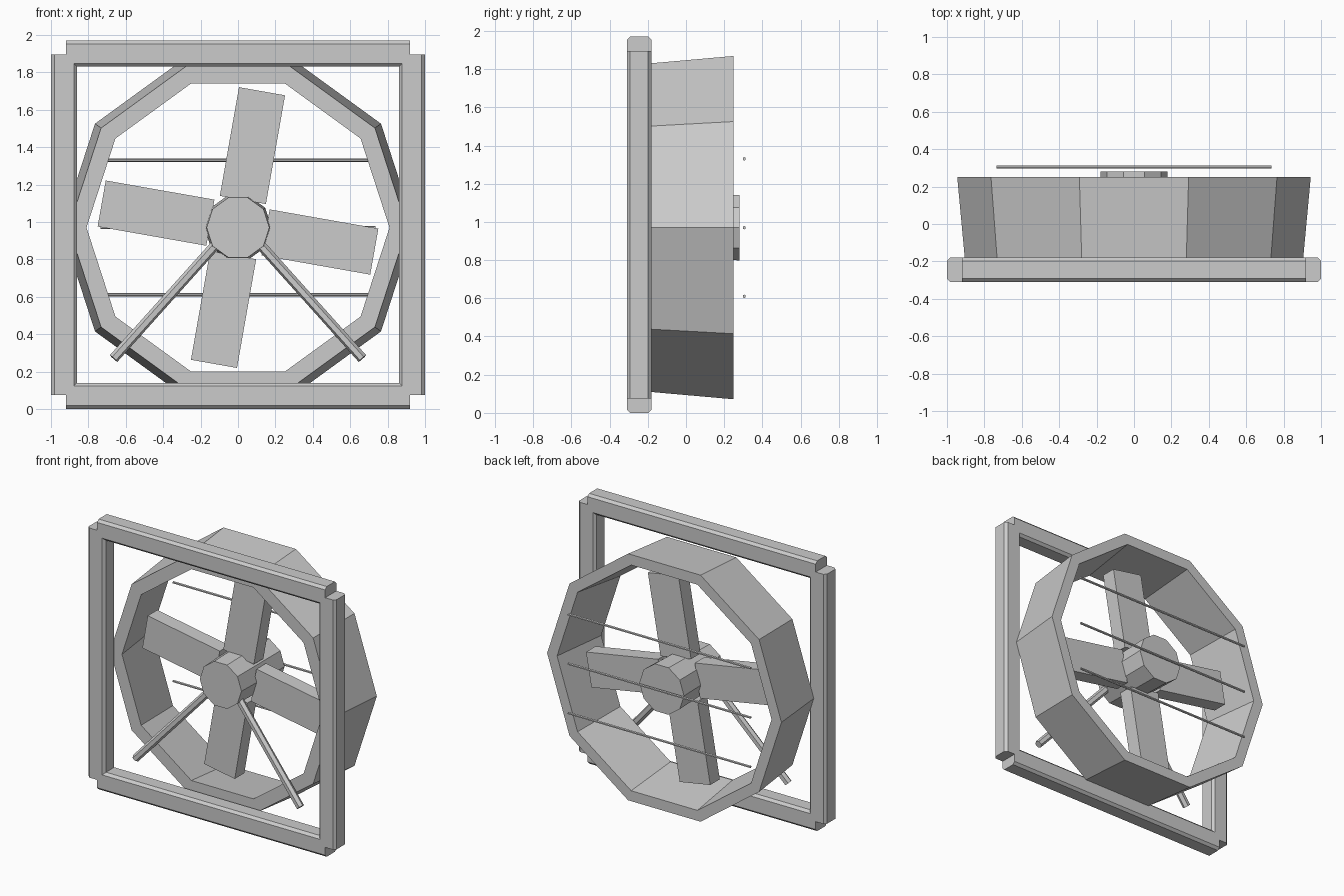
import bpy, bmesh, math
from mathutils import Matrix, Vector

if "Cube" in bpy.data.objects:
    bpy.data.objects.remove(bpy.data.objects["Cube"], do_unlink=True)

grey = bpy.data.materials.new("plain_grey")
grey.use_nodes = True
colour = (0.6, 0.6, 0.6, 1)
grey.diffuse_color = colour
grey.node_tree.nodes["Principled BSDF"].inputs["Base Color"].default_value = colour

CENTRE = Vector((0, 0, 0.97))


def finish(name, bm):
    bmesh.ops.recalc_face_normals(bm, faces=bm.faces)
    mesh = bpy.data.meshes.new(name)
    bm.to_mesh(mesh)
    bm.free()
    mesh.materials.append(grey)
    obj = bpy.data.objects.new(name, mesh)
    bpy.context.collection.objects.link(obj)
    return obj


def box(name, low, high, matrix=Matrix(), chamfer_axis=None, chamfer=0.018):
    """Box between two corners; edges along chamfer_axis can be cut."""
    low, high = Vector(low), Vector(high)
    bm = bmesh.new()
    bmesh.ops.create_cube(bm, size=1)
    for v in bm.verts:
        v.co = (low + high) / 2 + v.co * (high - low)
    if chamfer_axis is not None:
        edges = [e for e in bm.edges
                 if abs((e.verts[0].co - e.verts[1].co)[chamfer_axis]) > 0.01]
        bmesh.ops.bevel(bm, geom=edges, offset=chamfer, segments=1, affect='EDGES')
    bm.transform(matrix)
    return finish(name, bm)


def turned(name, profile, closed=False, sides=10):
    """Sweep (radius, y) points round the fan axis."""
    bm = bmesh.new()
    rings = []
    for r, y in profile:
        ring = []
        for i in range(sides):
            a = i * math.tau / sides
            ring.append(bm.verts.new(CENTRE + Vector((r * math.cos(a), y, r * math.sin(a)))))
        rings.append(ring)
    pairs = list(zip(rings, rings[1:]))
    if closed:
        pairs.append((rings[-1], rings[0]))
    else:
        bm.faces.new(rings[0])
        bm.faces.new(rings[-1])
    for a, b in pairs:
        for i in range(sides):
            j = (i + 1) % sides
            bm.faces.new((a[i], a[j], b[j], b[i]))
    return finish(name, bm)


def bar(name, start, end, radius, sides):
    """Straight prism between two points."""
    start, end = Vector(start), Vector(end)
    d = end - start
    bm = bmesh.new()
    bmesh.ops.create_cone(bm, cap_ends=True, segments=sides, radius1=radius,
                          radius2=radius, depth=d.length)
    bm.transform(Matrix.Translation((start + end) / 2)
                 @ d.to_track_quat('Z', 'Y').to_matrix().to_4x4())
    return finish(name, bm)


# Square frame with notched corners
FRONT, BACK, TOP = -0.31, -0.18, 1.97
for side, x0, x1 in (("right", -1, -0.86), ("left", 0.86, 1)):
    box("frame_post_" + side, (x0, FRONT, 0.075), (x1, BACK, TOP - 0.075), chamfer_axis=2)
for side, z0, z1 in (("bottom", 0, 0.14), ("top", TOP - 0.14, TOP)):
    box("frame_rail_" + side, (-0.92, FRONT, z0), (0.92, BACK, z1), chamfer_axis=0)

# Flared ten-sided shroud and hub
turned("shroud", [(0.81, BACK), (0.905, BACK), (0.945, 0.25), (0.865, 0.25)], closed=True)
turned("hub", [(0.168, -0.2), (0.18, 0.28)])

# Four radial blades
for i in range(4):
    spin = Matrix.Rotation(math.radians(10 + 90 * i), 4, 'Y')
    box("blade_%d" % (i + 1), (-0.125, -0.03, 0.15), (0.125, 0.08, 0.74),
        Matrix.Translation(CENTRE) @ spin)

# Two support arms from the hub to the lower corners
for side, s in (("left", 1), ("right", -1)):
    bar("support_arm_" + side, (s * 0.1, -0.15, 0.9), (s * 0.665, -0.23, 0.27), 0.027, 6)

# Guard rods across the back
for i, z in enumerate((0.61, 0.97, 1.33)):
    bar("guard_rod_%d" % (i + 1), (-0.735, 0.305, z), (0.735, 0.305, z), 0.009, 6)
